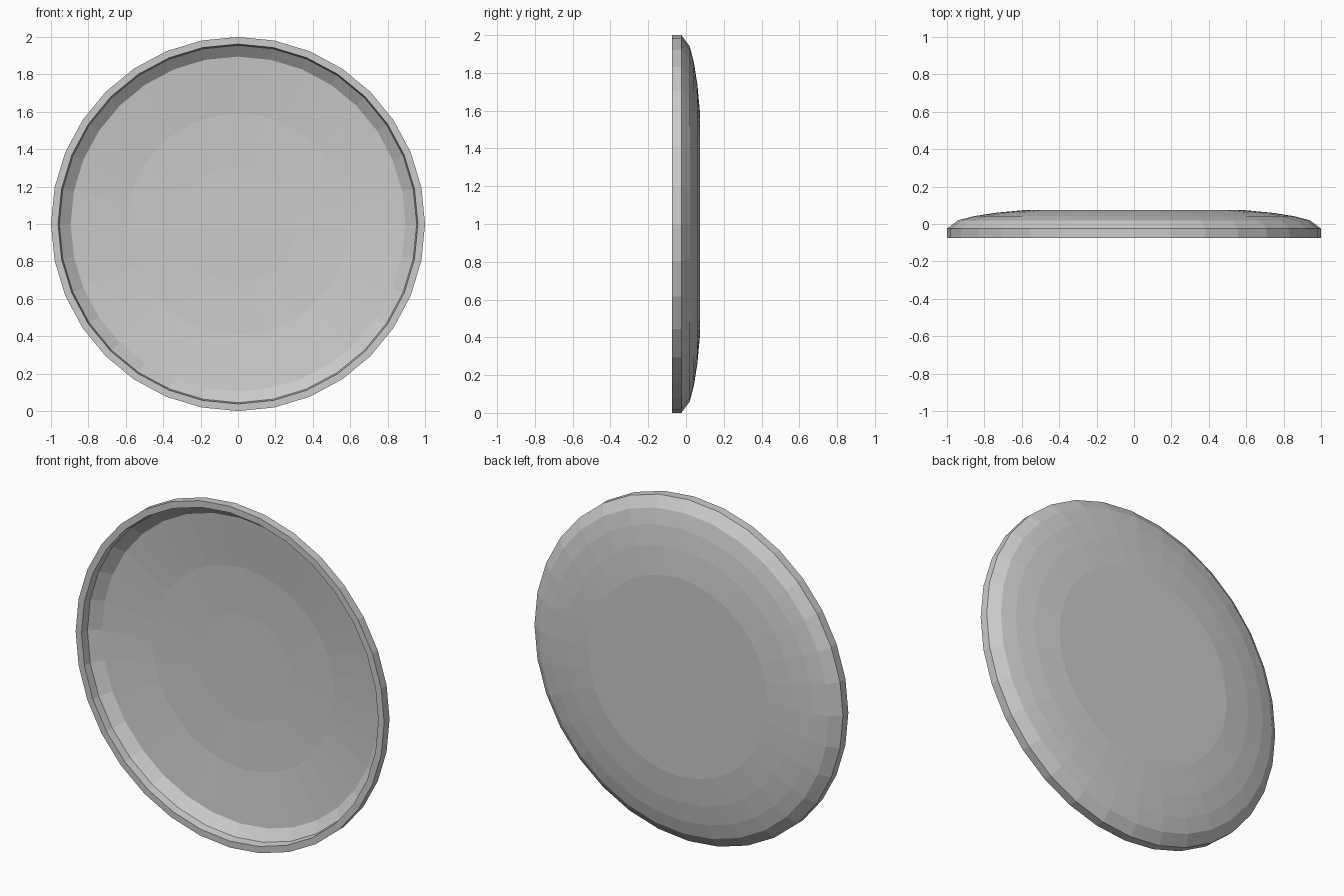
import bpy
import bmesh
import math

if "Cube" in bpy.data.objects:
    bpy.data.objects.remove(bpy.data.objects["Cube"])

SIDES = 32

# Closed cross-section (radius, depth): inner floor, lip, rim, domed back
PROFILE = [
    (0.31, 0.062), (0.59, 0.053), (0.895, 0.02), (0.955, -0.03),
    (0.962, -0.075), (1.0, -0.075), (1.0, -0.025), (0.94, 0.02),
    (0.855, 0.042), (0.74, 0.06), (0.58, 0.075),
]


def lathe(name, profile, sides):
    """Revolve a profile around the y axis through z = 1 and cap both ends."""
    bm = bmesh.new()
    rings = []
    for r, y in profile:
        ring = []
        for i in range(sides):
            a = 2 * math.pi * i / sides
            ring.append(bm.verts.new((r * math.sin(a), y, 1 + r * math.cos(a))))
        rings.append(ring)
    for a, b in zip(rings, rings[1:]):
        for i in range(sides):
            j = (i + 1) % sides
            bm.faces.new((a[i], a[j], b[j], b[i]))
    bm.faces.new(rings[0])
    bm.faces.new(rings[-1])
    bmesh.ops.recalc_face_normals(bm, faces=bm.faces)
    mesh = bpy.data.meshes.new(name)
    bm.to_mesh(mesh)
    bm.free()
    obj = bpy.data.objects.new(name, mesh)
    bpy.context.collection.objects.link(obj)
    return obj


# Round dish standing upright, hollow side to the front
lathe("round_dish", PROFILE, SIDES)
